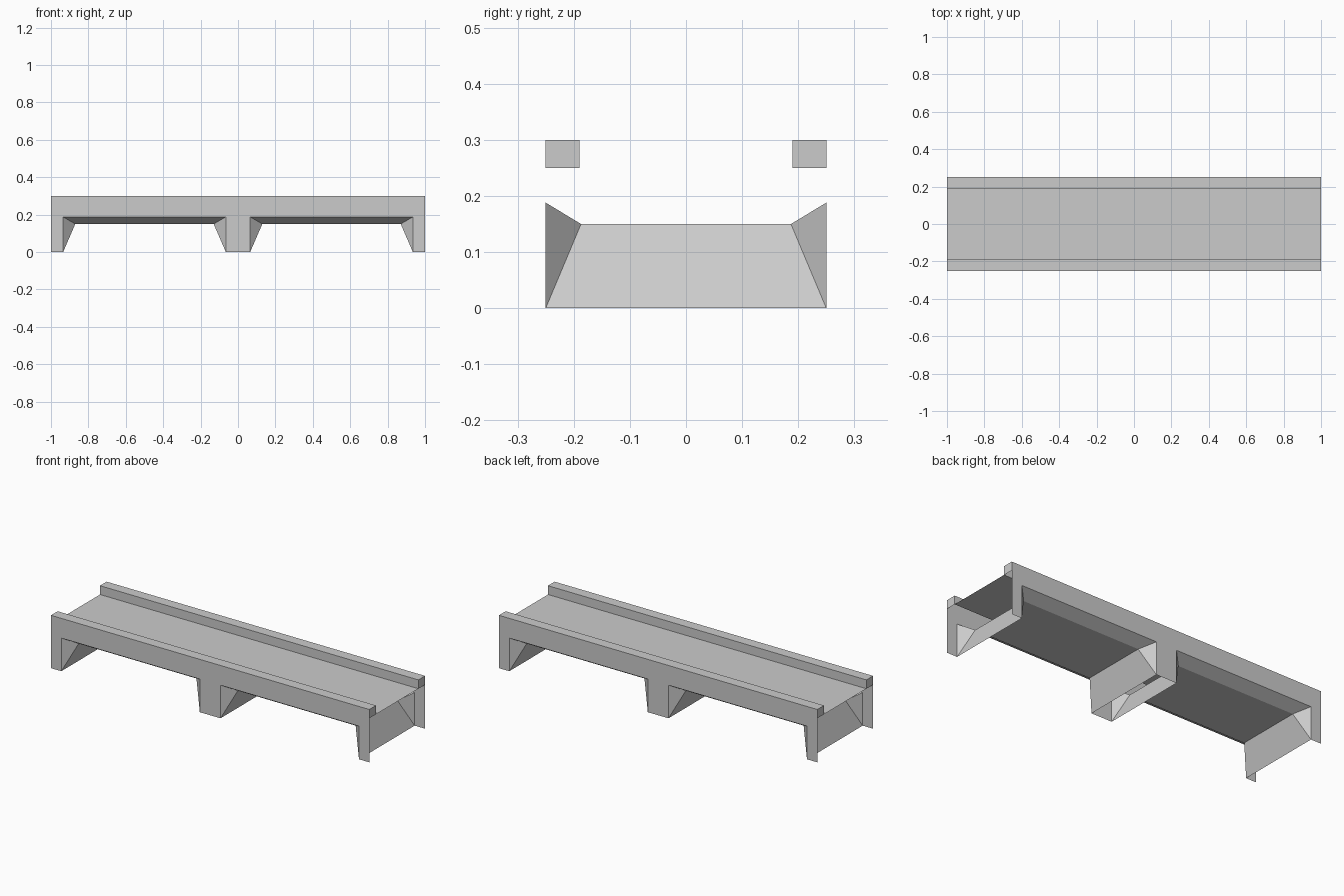
import bpy, bmesh

if "Cube" in bpy.data.objects:
    bpy.data.objects.remove(bpy.data.objects["Cube"])

W, RAIL = 0.25, 0.19          # half width, inner rail face
DECK, TOP = 0.25, 0.30        # deck and rail heights
PIER, HAUNCH = 0.065, 0.13    # opening edge and soffit edge from each pier line
SOFFIT_Y, SOFFIT_Z, CROWN = 0.187, 0.15, 0.188


def mesh_object(name, faces, mirror=(False, False, False)):
    bm = bmesh.new()
    for pts in faces:
        bm.faces.new([bm.verts.new(p) for p in pts])
    bmesh.ops.remove_doubles(bm, verts=bm.verts, dist=1e-5)
    me = bpy.data.meshes.new(name)
    bm.to_mesh(me)
    bm.free()
    ob = bpy.data.objects.new(name, me)
    bpy.context.collection.objects.link(ob)
    if any(mirror):
        mod = ob.modifiers.new("mirror", 'MIRROR')
        mod.use_axis = mirror
    return ob


# Side walls with two rectangular openings each
outline = [(-1, 0), (-1 + PIER, 0), (-1 + PIER, CROWN), (-PIER, CROWN), (-PIER, 0),
           (PIER, 0), (PIER, CROWN), (1 - PIER, CROWN), (1 - PIER, 0), (1, 0),
           (1, TOP), (-1, TOP)]
mesh_object("side_walls", [[(x, -W, z) for x, z in outline]], (False, True, False))

# Deck surface
mesh_object("deck", [[(-1, -RAIL, DECK), (1, -RAIL, DECK), (1, RAIL, DECK), (-1, RAIL, DECK)]])

# Edge rails: top, inner face and end caps
mesh_object("edge_rails", [
    [(-1, -W, TOP), (1, -W, TOP), (1, -RAIL, TOP), (-1, -RAIL, TOP)],
    [(-1, -RAIL, TOP), (1, -RAIL, TOP), (1, -RAIL, DECK), (-1, -RAIL, DECK)],
    [(1, -W, DECK), (1, -RAIL, DECK), (1, -RAIL, TOP), (1, -W, TOP)],
    [(-1, -RAIL, DECK), (-1, -W, DECK), (-1, -W, TOP), (-1, -RAIL, TOP)],
], (False, True, False))

# Opening linings: soffit, haunches and sloped pier faces, open underneath
a, b = PIER, 1 - PIER
c, d = HAUNCH, 1 - HAUNCH
lining = [
    [(c, -SOFFIT_Y, SOFFIT_Z), (c, SOFFIT_Y, SOFFIT_Z), (d, SOFFIT_Y, SOFFIT_Z), (d, -SOFFIT_Y, SOFFIT_Z)],
]
for s in (-1, 1):
    haunch = [(a, s * W, CROWN), (c, s * SOFFIT_Y, SOFFIT_Z), (d, s * SOFFIT_Y, SOFFIT_Z), (b, s * W, CROWN)]
    lining.append(haunch if s < 0 else haunch[::-1])
for lo, hi, flip in ((a, c, False), (b, d, True)):
    group = [[(lo, -SOFFIT_Y, 0), (lo, SOFFIT_Y, 0), (hi, SOFFIT_Y, SOFFIT_Z), (hi, -SOFFIT_Y, SOFFIT_Z)]]
    for s in (-1, 1):
        tip = (hi, s * SOFFIT_Y, SOFFIT_Z)
        foot = (lo, s * SOFFIT_Y, 0)
        edge = (lo, s * W, SOFFIT_Z)
        corner = [[(lo, s * W, 0), foot, tip], [(lo, s * W, 0), tip, edge],
                  [edge, tip, (lo, s * W, CROWN)]]
        group += corner if s < 0 else [f[::-1] for f in corner]
    lining += [f[::-1] for f in group] if flip else group
mesh_object("opening_linings", lining, (True, False, False))
